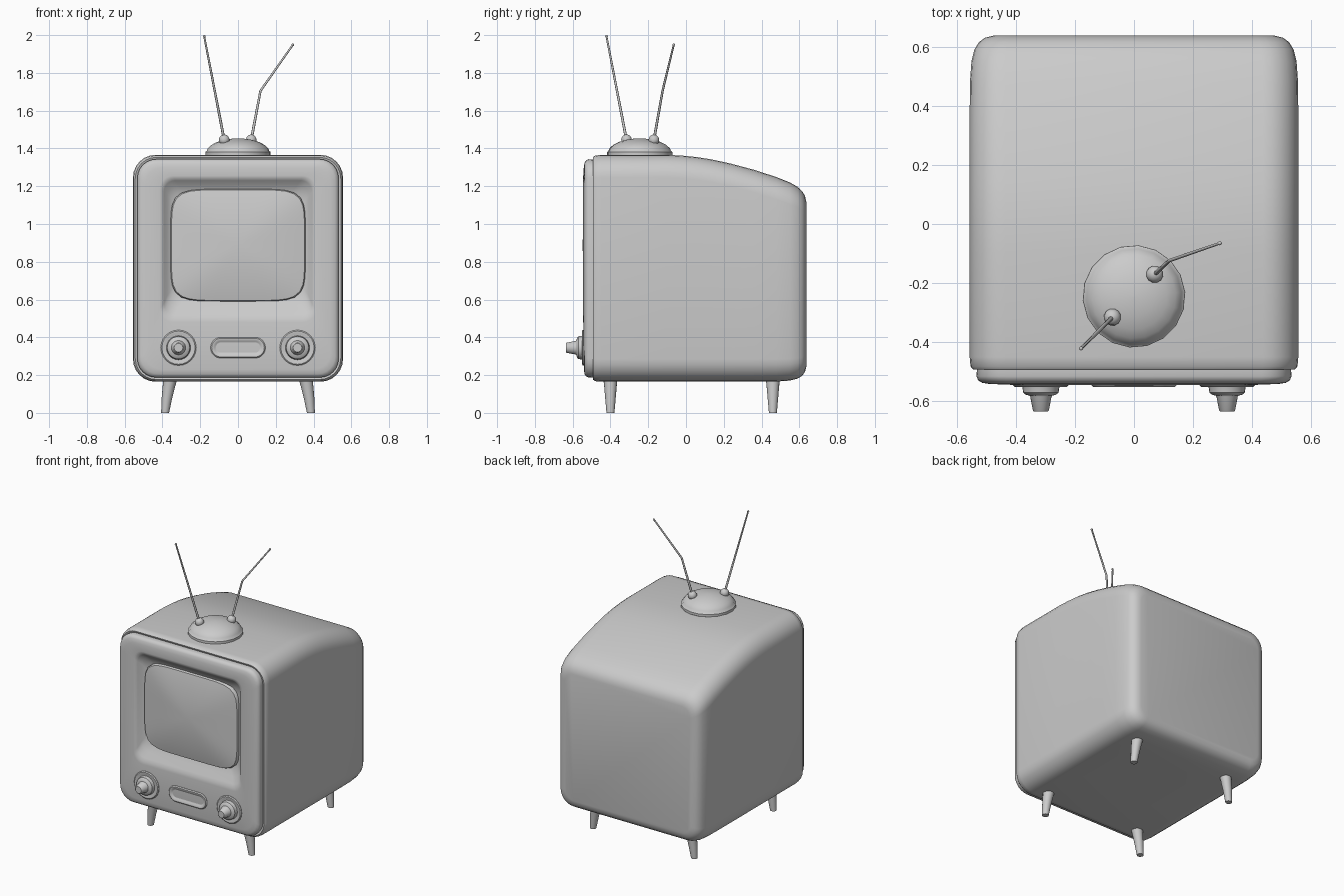
import bpy, bmesh, math
from mathutils import Vector

if "Cube" in bpy.data.objects:
    bpy.data.objects.remove(bpy.data.objects["Cube"])


def loft(name, rings, angle=40):
    """Skin a stack of equal-length point rings and cap both ends."""
    bm = bmesh.new()
    rows = [[bm.verts.new(p) for p in ring] for ring in rings]
    n = len(rows[0])
    for a, b in zip(rows, rows[1:]):
        for i in range(n):
            j = (i + 1) % n
            bm.faces.new((a[i], a[j], b[j], b[i]))
    bm.faces.new(rows[0])
    bm.faces.new(rows[-1])
    bmesh.ops.recalc_face_normals(bm, faces=bm.faces)
    me = bpy.data.meshes.new(name)
    bm.to_mesh(me)
    bm.free()
    ob = bpy.data.objects.new(name, me)
    bpy.context.collection.objects.link(ob)
    bpy.ops.object.select_all(action='DESELECT')
    ob.select_set(True)
    bpy.context.view_layer.objects.active = ob
    bpy.ops.object.shade_smooth_by_angle(angle=math.radians(angle))
    return ob


def rrect(y, hw, z0, z1, r, k=6, cx=0.0):
    """Rounded rectangle in the xz plane."""
    pts = []
    corners = [(hw - r, z1 - r), (-hw + r, z1 - r), (-hw + r, z0 + r), (hw - r, z0 + r)]
    for q, (x, z) in enumerate(corners):
        for i in range(k + 1):
            a = math.pi / 2 * (q + i / k)
            pts.append((cx + x + r * math.cos(a), y, z + r * math.sin(a)))
    return pts


def superellipse(y, hw, hh, zc, e=6.0, n=64):
    pts = []
    for i in range(n):
        a = 2 * math.pi * (i + 0.5) / n
        c, s = math.cos(a), math.sin(a)
        d = (abs(c) ** e + abs(s) ** e) ** (-1 / e)
        pts.append((hw * c * d, y, zc + hh * s * d))
    return pts


def circle(c, r, axis, n=16):
    axis = Vector(axis).normalized()
    u = axis.orthogonal().normalized()
    v = axis.cross(u)
    return [Vector(c) + r * (math.cos(t) * u + math.sin(t) * v)
            for t in (2 * math.pi * i / n for i in range(n))]


def lathe(name, origin, axis, profile, n=24, angle=40):
    """profile = (distance along axis, radius)"""
    o, ax = Vector(origin), Vector(axis).normalized()
    return loft(name, [circle(o + ax * d, max(r, 0.0005), ax, n) for d, r in profile], angle)


def ball(name, c, r, axis=(0, 0, 1), n=12):
    prof = [(-r * math.cos(math.pi * i / 8), r * math.sin(math.pi * i / 8)) for i in range(9)]
    return lathe(name, c, axis, prof, n, 60)


# Cabinet: rings (y, top height, inset), sloping and rounding off at the back
stations = [(-0.478, 1.365, 0.035), (-0.49, 1.365, 0.022), (-0.493, 1.365, 0.012),
            (-0.482, 1.365, 0.003), (-0.45, 1.366, 0), (-0.1, 1.366, 0), (-0.02, 1.362, 0),
            (0.06, 1.354, 0), (0.14, 1.341, 0), (0.24, 1.319, 0), (0.36, 1.287, 0),
            (0.48, 1.249, 0.001), (0.55, 1.226, 0.006), (0.59, 1.213, 0.016),
            (0.615, 1.205, 0.031), (0.63, 1.2, 0.052), (0.637, 1.197, 0.08)]
loft("cabinet", [rrect(y, 0.556 - i, 0.165 + i, top - i, max(0.12 - i * 0.7, 0.04))
                 for y, top, i in stations], 50)

# Front panel: rounded rim, face, then a soft recess around the screen
loft("front_panel", [
    rrect(-0.475, 0.53, 0.19, 1.34, 0.1),
    rrect(-0.515, 0.533, 0.187, 1.343, 0.1),
    rrect(-0.529, 0.527, 0.193, 1.337, 0.098),
    rrect(-0.537, 0.514, 0.206, 1.324, 0.095),
    rrect(-0.541, 0.49, 0.23, 1.30, 0.09),
    rrect(-0.544, 0.415, 0.48, 1.255, 0.07),
    rrect(-0.541, 0.402, 0.50, 1.242, 0.065),
    rrect(-0.532, 0.392, 0.52, 1.23, 0.06),
    rrect(-0.51, 0.375, 0.56, 1.208, 0.06),
    rrect(-0.497, 0.355, 0.59, 1.18, 0.06),
    rrect(-0.485, 0.33, 0.62, 1.15, 0.06)], 60)

# Bulging screen
rings = [superellipse(-0.48, 0.357, 0.297, 0.888), superellipse(-0.505, 0.357, 0.297, 0.888)]
for s in (0.985, 0.95, 0.85, 0.7, 0.5, 0.3, 0.1):
    rings.append(superellipse(-0.513 - 0.034 * (1 - s * s), 0.357 * s, 0.297 * s, 0.888,
                              2.5 + 3.5 * s))
loft("screen", rings)

# Pill-shaped badge plate with a shallow dish
loft("pill_plate", [rrect(y, 0.145 - i, 0.29 + i, 0.40 - i, 0.054 - i, 8)
                    for y, i in [(-0.52, 0), (-0.545, 0), (-0.551, 0.006), (-0.551, 0.014),
                                 (-0.545, 0.022), (-0.541, 0.032)]])

# Control knobs
for side, s in (("left", -1), ("right", 1)):
    lathe(side + "_knob", (s * 0.315, -0.52, 0.345), (0, -1, 0),
          [(0, 0.094), (0.026, 0.094), (0.031, 0.088), (0.031, 0.08), (0.028, 0.072),
           (0.028, 0.064), (0.035, 0.062), (0.05, 0.06), (0.057, 0.052), (0.061, 0.038),
           (0.064, 0.036), (0.111, 0.027), (0.115, 0.023), (0.115, 0)])

# Splayed tapered legs
for end, y in (("front", -0.40), ("back", 0.46)):
    for side, s in (("left", -1), ("right", 1)):
        path = [(0.355, 0.20, 0.04), (0.364, 0.15, 0.034), (0.376, 0.08, 0.028), (0.386, 0, 0.021)]
        loft(f"{end}_{side}_leg", [circle((s * x, y, z), r, (0, 0, 1)) for x, z, r in path])

# Aerial base: flat foot and dome
lathe("aerial_base", (0, -0.245, 1.36), (0, 0, 1),
      [(0, 0.165), (0.006, 0.173), (0.022, 0.173), (0.027, 0.166), (0.04, 0.161), (0.058, 0.142),
       (0.074, 0.112), (0.086, 0.07), (0.092, 0.03), (0.093, 0)], 18)

# Aerial rods with ball joints and tips, one of them bent
rods = {"left": [(-0.073, -0.315, 1.445), (-0.179, -0.421, 1.994)],
        "right": [(0.07, -0.17, 1.445), (0.119, -0.124, 1.705), (0.29, -0.065, 1.948)]}
for side, pts in rods.items():
    pts = [Vector(p) for p in pts]
    ball(side + "_aerial_joint", pts[0], 0.029)
    sections = []
    for i, p in enumerate(pts):
        d = pts[min(i + 1, len(pts) - 1)] - pts[max(i - 1, 0)]
        sections.append(circle(p, 0.0075 - 0.0025 * i / (len(pts) - 1), d, 8))
    loft(side + "_aerial_rod", sections, 60)
    ball(side + "_aerial_tip", pts[-1], 0.007, n=8)
